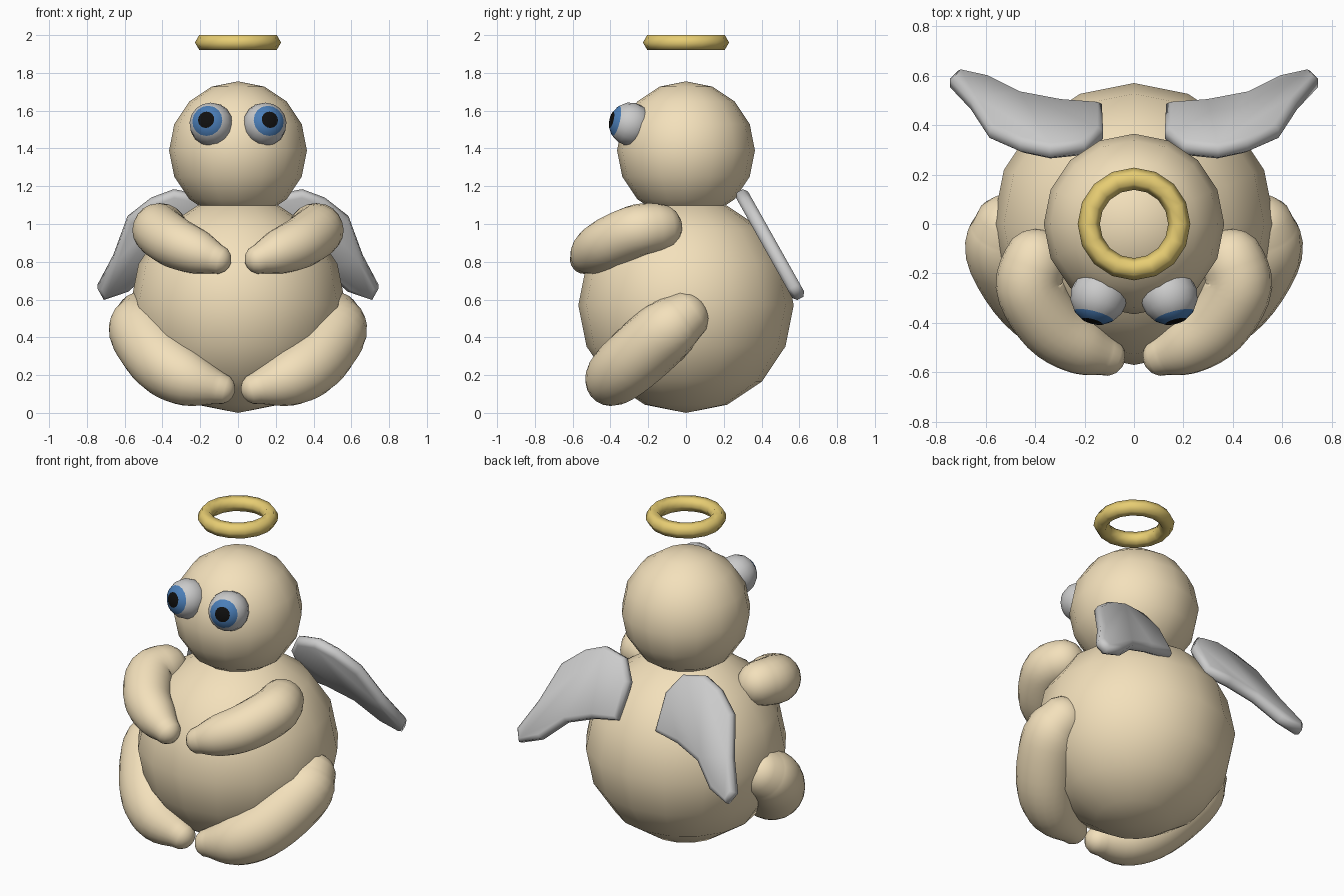
import bpy, bmesh, math
from mathutils import Vector

if "Cube" in bpy.data.objects:
    bpy.data.objects.remove(bpy.data.objects["Cube"])


def material(name, rgb):
    m = bpy.data.materials.new(name)
    m.diffuse_color = (*rgb, 1)
    m.use_nodes = True
    m.node_tree.nodes["Principled BSDF"].inputs["Base Color"].default_value = m.diffuse_color
    return m


SKIN = material("skin", (0.90, 0.75, 0.50))
GOLD = material("gold", (0.80, 0.61, 0.17))
WHITE = material("eye_white", (0.8, 0.8, 0.8))
BLUE = material("iris_blue", (0.07, 0.21, 0.48))
BLACK = material("pupil_black", (0.005, 0.005, 0.005))


def finish(bm, name, mats=(), angle=180):
    bmesh.ops.recalc_face_normals(bm, faces=bm.faces)
    me = bpy.data.meshes.new(name)
    bm.to_mesh(me)
    bm.free()
    for m in mats:
        me.materials.append(m)
    ob = bpy.data.objects.new(name, me)
    bpy.context.collection.objects.link(ob)
    bpy.ops.object.select_all(action='DESELECT')
    ob.select_set(True)
    bpy.context.view_layer.objects.active = ob
    bpy.ops.object.shade_smooth_by_angle(angle=math.radians(angle))
    return ob


def ball(name, radius, z):
    bm = bmesh.new()
    bmesh.ops.create_uvsphere(bm, u_segments=16, v_segments=8, radius=radius)
    finish(bm, name, [SKIN]).location = (0, 0, z)


def eye(name, side):
    # the two ring bands nearest the pole are pupil and iris
    bm = bmesh.new()
    bmesh.ops.create_uvsphere(bm, u_segments=16, v_segments=8, radius=0.116)
    for f in bm.faces:
        a = math.degrees(f.calc_center_median().angle(Vector((0, 0, 1))))
        f.material_index = 2 if a < 22.5 else 1 if a < 45 else 0
    ob = finish(bm, name, [WHITE, BLUE, BLACK])
    ob.location = (side * 0.142, -0.293, 1.528)
    ob.rotation_mode = 'QUATERNION'
    ob.rotation_quaternion = Vector((side * 0.25, -0.94, 0.22)).to_track_quat('Z', 'Y')


def spline(pts, t):
    # Catmull-Rom through (x, y, z, radius) points
    i = min(int(t), len(pts) - 2)
    u = t - i
    p = [Vector(pts[max(0, min(len(pts) - 1, i + k))]) for k in (-1, 0, 1, 2)]
    return 0.5 * (2 * p[1] + (p[2] - p[0]) * u
                  + (2 * p[0] - 5 * p[1] + 4 * p[2] - p[3]) * u ** 2
                  + (3 * p[1] - p[0] - 3 * p[2] + p[3]) * u ** 3)


def limb(name, pts, side):
    # round-ended tube of varying radius along a curved path
    pts = [(side * x, y, z, r) for x, y, z, r in pts]
    n, sides = 18, 20
    samples = [spline(pts, (len(pts) - 1) * k / n) for k in range(n + 1)]
    rings = []
    for k, s in enumerate(samples):
        d = (samples[min(k + 1, n)] - samples[max(k - 1, 0)]).to_3d().normalized()
        c, r = s.to_3d(), s[3]
        if k == 0:
            rings += [(c - d * r * math.cos(a), d, r * math.sin(a))
                      for a in (0.05, 0.35, 0.7, 1.1)]
        rings.append((c, d, r))
        if k == n:
            rings += [(c + d * r * math.cos(a), d, r * math.sin(a))
                      for a in (1.1, 0.7, 0.35, 0.05)]
    bm = bmesh.new()
    loops = []
    for c, d, r in rings:
        u = d.cross(Vector((0, 0, 1))).normalized()
        w = d.cross(u)
        loops.append([bm.verts.new(c + r * (u * math.cos(a) + w * math.sin(a)))
                      for a in (math.tau * j / sides for j in range(sides))])
    for a, b in zip(loops, loops[1:]):
        for j in range(sides):
            k = (j + 1) % sides
            bm.faces.new((a[j], a[k], b[k], b[j]))
    bm.faces.new(loops[0])
    bm.faces.new(loops[-1])
    finish(bm, name, [SKIN])


def wing(name, side):
    # flat outline seen from above, laid on a sloping plane, with chamfered rim
    outline = [(0.13, 0.47), (0.125, 0.36), (0.20, 0.30), (0.34, 0.285),
               (0.46, 0.31), (0.585, 0.365), (0.66, 0.48), (0.745, 0.57),
               (0.71, 0.605), (0.58, 0.58), (0.45, 0.515), (0.29, 0.485)]
    normal = Vector((0, 0.876, 0.482))
    bm = bmesh.new()
    mid = [Vector((side * x, y, 1.149 - 1.78 * (y - 0.30))) for x, y in outline]
    lo, hi = [[bm.verts.new(p + normal * h) for p in mid] for h in (-0.018, 0.018)]
    caps = [bm.faces.new(lo), bm.faces.new(hi)]
    for j in range(len(mid)):
        k = (j + 1) % len(mid)
        bm.faces.new((lo[j], lo[k], hi[k], hi[j]))
    bmesh.ops.recalc_face_normals(bm, faces=bm.faces)
    bmesh.ops.inset_individual(bm, faces=caps, thickness=0.024, depth=0.018)
    finish(bm, name, angle=60)


# body and head
ball("body", 0.57, 0.57)
ball("head", 0.365, 1.39)

# paired parts
ARM = [(0.40, -0.15, 0.98, 0.13), (0.42, -0.26, 0.965, 0.138),
       (0.33, -0.41, 0.90, 0.135), (0.21, -0.495, 0.85, 0.117),
       (0.115, -0.535, 0.815, 0.08)]
LEG = [(0.515, -0.02, 0.50, 0.14), (0.515, -0.11, 0.43, 0.168),
       (0.40, -0.29, 0.27, 0.17), (0.26, -0.39, 0.18, 0.148),
       (0.10, -0.42, 0.13, 0.085)]
for label, side in (("left", -1), ("right", 1)):
    eye(label + "_eye", side)
    limb(label + "_arm", ARM, side)
    limb(label + "_leg", LEG, side)
    wing(label + "_wing", side)

# halo
bpy.ops.mesh.primitive_torus_add(major_segments=16, minor_segments=6,
                                 major_radius=0.183, minor_radius=0.045,
                                 location=(0, 0, 1.961))
halo = bpy.context.object
halo.name = "halo"
halo.data.materials.append(GOLD)
bpy.ops.object.shade_smooth_by_angle(angle=math.pi)
